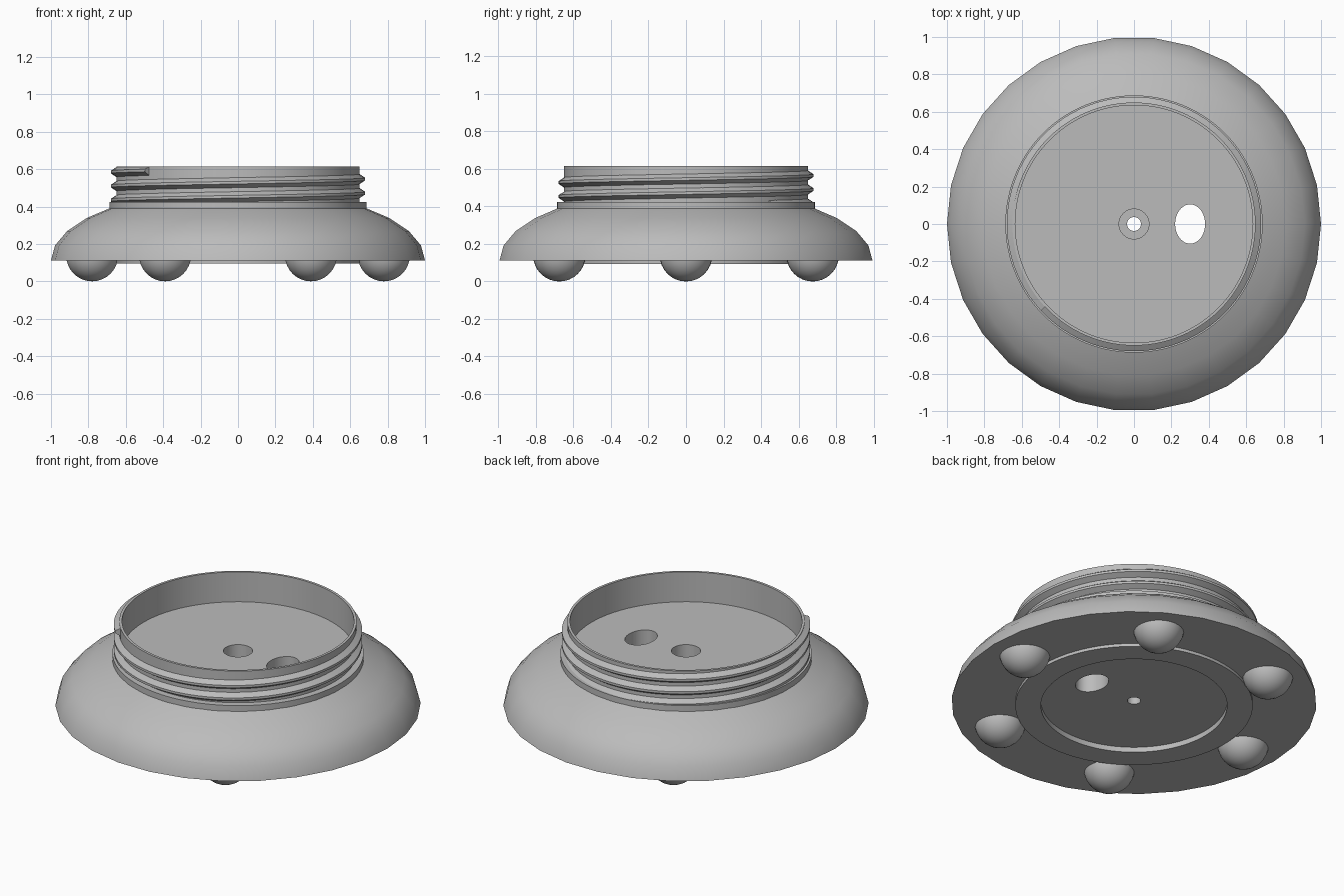
import bpy, bmesh
from math import sin, cos, pi, radians
from mathutils import Matrix, Vector

cube = bpy.data.objects.get("Cube")
if cube:
    bpy.data.objects.remove(cube, do_unlink=True)

grey = bpy.data.materials.new("plain grey")
grey.use_nodes = True
grey.diffuse_color = (0.5, 0.5, 0.5, 1)
grey.node_tree.nodes["Principled BSDF"].inputs["Base Color"].default_value = (0.5, 0.5, 0.5, 1)


def finish(name, bm, angle=30):
    """Turn a bmesh into a shaded object."""
    bmesh.ops.recalc_face_normals(bm, faces=bm.faces)
    mesh = bpy.data.meshes.new(name)
    bm.to_mesh(mesh)
    bm.free()
    mesh.materials.append(grey)
    obj = bpy.data.objects.new(name, mesh)
    bpy.context.collection.objects.link(obj)
    smooth(obj, angle)
    return obj


def select(obj):
    bpy.ops.object.select_all(action='DESELECT')
    obj.select_set(True)
    bpy.context.view_layer.objects.active = obj


def smooth(obj, angle=30):
    select(obj)
    bpy.ops.object.shade_smooth_by_angle(angle=radians(angle))


def lathe(name, profile, steps, angle=30):
    """Spin an (r, z) profile around the z axis."""
    bm = bmesh.new()
    verts = [bm.verts.new((r, 0, z)) for r, z in profile]
    edges = [bm.edges.new(pair) for pair in zip(verts, verts[1:])]
    bmesh.ops.spin(bm, geom=verts + edges, cent=(0, 0, 0), axis=(0, 0, 1),
                   angle=2 * pi, steps=steps, use_duplicate=False)
    bmesh.ops.remove_doubles(bm, verts=bm.verts, dist=1e-5)
    return finish(name, bm, angle)


def cut(target, x, rx, ry, z0, z1):
    """Cut an elliptical vertical hole."""
    bm = bmesh.new()
    place = Matrix.Translation((x, 0, (z0 + z1) / 2)) @ Matrix.Diagonal((rx, ry, z1 - z0, 1))
    bmesh.ops.create_cone(bm, cap_ends=True, segments=48, radius1=1, radius2=1,
                          depth=1, matrix=place)
    cutter = finish("hole_cutter", bm)
    cutter.hide_render = True
    mod = target.modifiers.new("hole", 'BOOLEAN')
    mod.operation = 'DIFFERENCE'
    mod.solver = 'EXACT'
    mod.object = cutter
    select(target)
    # the cut goes before the shading
    bpy.ops.object.modifier_move_to_index(modifier=mod.name, index=0)
    bpy.ops.object.modifier_apply(modifier=mod.name)
    bpy.data.objects.remove(cutter, do_unlink=True)


# Domed skirt: a flattened hemisphere cut off under the collar
BASE = 0.112
rings = [(cos(radians(a)), BASE + 0.385 * sin(radians(a))) for a in range(0, 49, 12)]
lathe("domed_skirt", [(0.58, BASE)] + rings, 30)

# Core: recessed foot ring, collar, thin neck wall and cup floor
core = lathe("core", [
    (0, 0.125), (0.51, 0.125), (0.51, 0.094), (0.65, 0.094), (0.65, 0.35),
    (0.688, 0.35), (0.688, 0.424), (0.65, 0.424), (0.65, 0.615),
    (0.635, 0.615), (0.635, 0.435), (0, 0.435)], 90)

# Screw hole with a wide countersunk pocket, and an oval cable hole
cut(core, 0, 0.08, 0.08, 0.2, 0.5)
cut(core, 0, 0.037, 0.037, 0.05, 0.3)
cut(core, 0.3, 0.08, 0.105, 0.05, 0.5)
smooth(core)

# Screw thread: a trapezoid ridge wound around the neck
PITCH, TURNS, STEPS = 0.075, 2.5, 225
END_ANGLE, END_Z = radians(223), 0.593
section = [(0.645, -0.03), (0.68, -0.007), (0.68, 0.007), (0.645, 0.03)]
bm = bmesh.new()
last = None
for i in range(STEPS + 1):
    back = TURNS * (1 - i / STEPS)
    a = END_ANGLE - back * 2 * pi
    z = END_Z - back * PITCH
    loop = [bm.verts.new((r * cos(a), r * sin(a), min(z + dz, 0.614))) for r, dz in section]
    if last:
        for k in range(4):
            n = (k + 1) % 4
            bm.faces.new((last[k], last[n], loop[n], loop[k]))
    else:
        bm.faces.new(loop)
    last = loop
bm.faces.new(last)
finish("screw_thread", bm, 20)

# Six ball feet
for i in range(6):
    a = i * pi / 3
    bm = bmesh.new()
    bmesh.ops.create_uvsphere(bm, u_segments=30, v_segments=16, radius=0.14,
                              matrix=Matrix.Translation((0.78 * cos(a), 0.78 * sin(a), 0.14)))
    finish(f"ball_foot_{i + 1}", bm)
